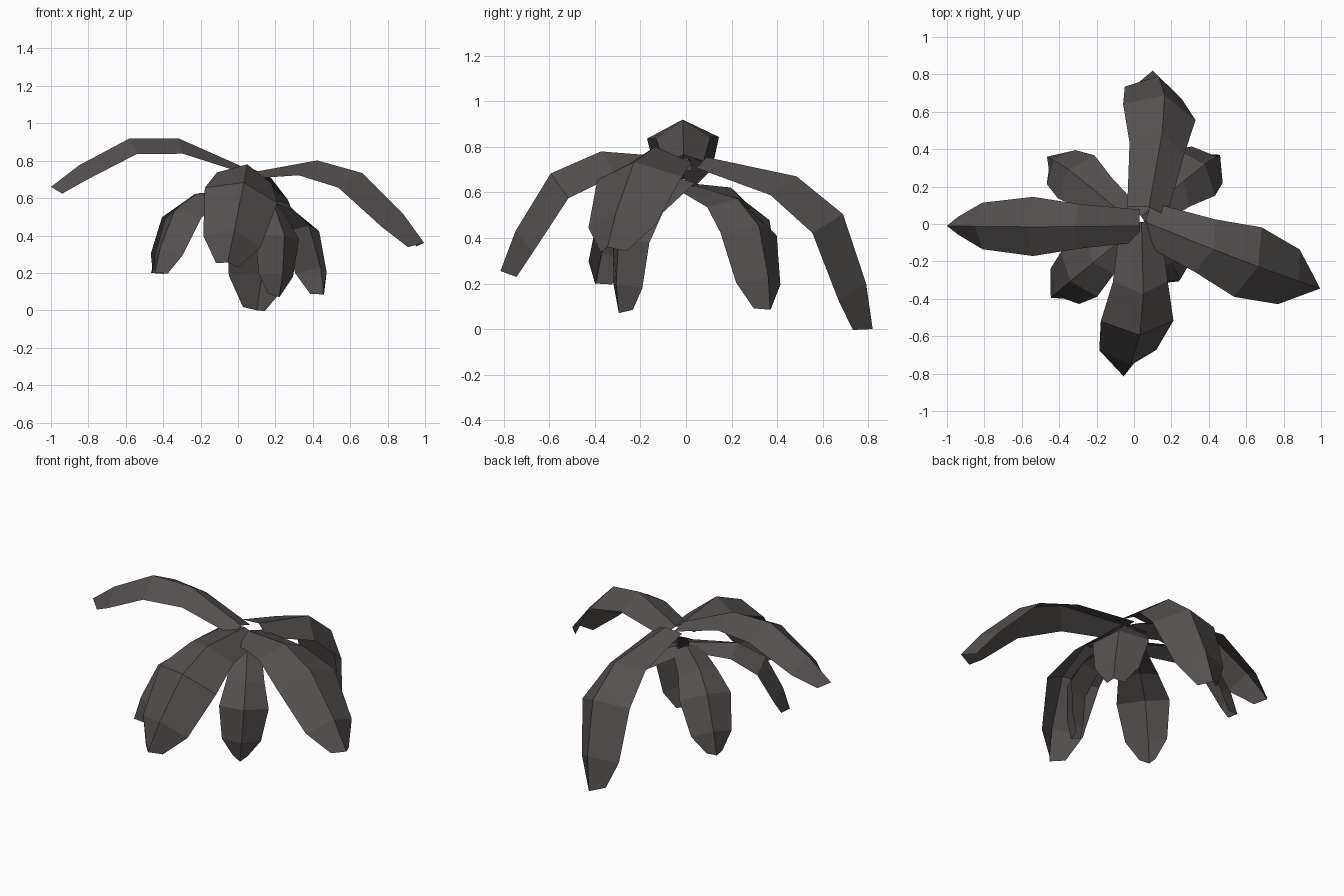
import bpy
from mathutils import Vector

if "Cube" in bpy.data.objects:
    bpy.data.objects.remove(bpy.data.objects["Cube"])

# dark foliage colour
mat = bpy.data.materials.new("dark_leaf")
mat.diffuse_color = (0.09, 0.08, 0.078, 1)
mat.use_nodes = True
mat.node_tree.nodes["Principled BSDF"].inputs["Base Color"].default_value = mat.diffuse_color

# leaf template sections: ridge (u, w), edge (u, w), half width
SECTIONS = [
    ((0.00, 0.00), (0.00, -0.03), 0.085),
    ((0.35, 0.155), (0.324, 0.075), 0.117),
    ((0.608, 0.155), (0.57, 0.075), 0.155),
    ((0.88, 0.01), (0.84, -0.065), 0.122),
    ((1.03, -0.105), (0.97, -0.14), 0.047),
]
TIP = Vector(SECTIONS[-1][0])
CHORD = TIP.length
AXIS = TIP.normalized()
PERP = Vector((-AXIS.y, AXIS.x))


def leaf(name, base, mid, tip, width=1.42, arch=1.2):
    """Creased leaf whose ridge runs from base, arching towards mid, to tip."""
    base, mid, tip = Vector(base), Vector(mid), Vector(tip)
    e1 = (tip - base).normalized()
    e3 = mid - base
    e3 = (e3 - e1 * e3.dot(e1)).normalized()
    e2 = e3.cross(e1)
    s = (tip - base).length / CHORD

    def place(uw, side):
        p = Vector(uw)
        return base + s * (e1 * p.dot(AXIS) + e3 * p.dot(PERP) * arch + e2 * side * width)

    verts, faces = [], []
    for ridge, edge, half in SECTIONS:
        verts += [place(edge, -half), place(ridge, 0), place(edge, half)]
    for i in range(len(SECTIONS) - 1):
        for j in range(2):
            a = i * 3 + j
            faces.append((a, a + 3, a + 4, a + 1))
    mesh = bpy.data.meshes.new(name)
    mesh.from_pydata(verts, [], faces)
    mesh.materials.append(mat)
    mesh.update()
    obj = bpy.data.objects.new(name, mesh)
    bpy.context.collection.objects.link(obj)


# upper, long leaves
leaf("upper_leaf_left", (.03, -.01, .765), (-.578, -.015, .92), (-1, -.01, .66), 1.02, 1)
leaf("upper_leaf_right", (.06, .01, .735), (.62, -.21, .72), (.995, -.345, .36), 1.25, 1.02)
leaf("upper_leaf_back", (.08, .09, .755), (.166, .71, .49), (.10, .82, 0), 1.28, 1.22)
leaf("upper_leaf_front", (.04, .01, .75), (.03, -.614, .675), (-.055, -.815, .255), 1.37, 1.28)

# lower, short leaves
leaf("lower_leaf_back_right", (.04, .04, .63), (.41, .345, .435), (.46, .37, .085))
leaf("lower_leaf_back_left", (-.02, .02, .64), (-.38, .315, .52), (-.465, .36, .20))
leaf("lower_leaf_front_left", (0, -.03, .64), (-.37, -.33, .52), (-.445, -.395, .20))
leaf("lower_leaf_front_right", (.08, -.02, .66), (.24, -.28, .43), (.22, -.295, .07))
